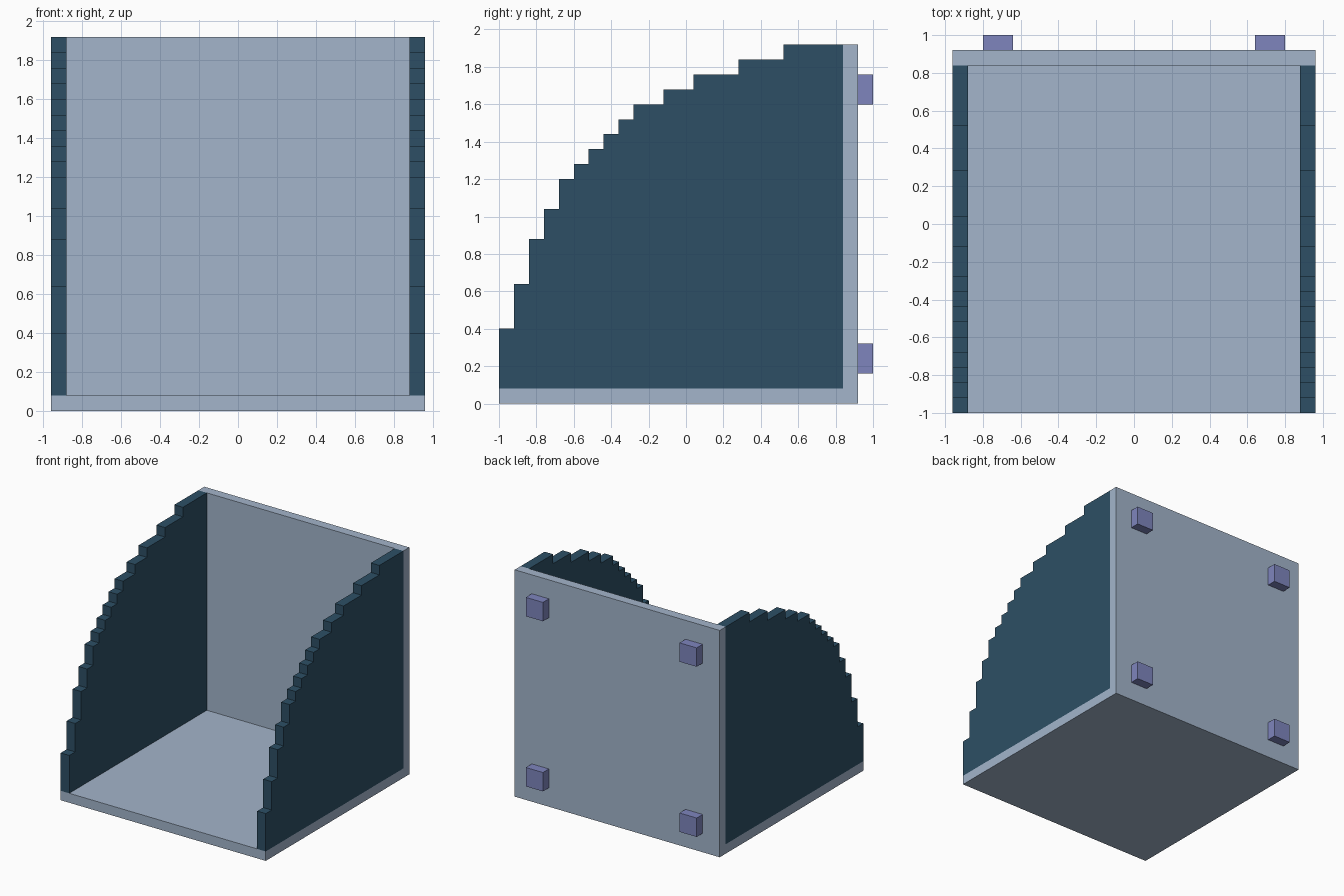
import bpy, bmesh

if "Cube" in bpy.data.objects:
    bpy.data.objects.remove(bpy.data.objects["Cube"])

U = 0.08  # grid step of the design


def material(name, rgb):
    m = bpy.data.materials.new(name)
    m.diffuse_color = (*rgb, 1)
    m.use_nodes = True
    m.node_tree.nodes["Principled BSDF"].inputs["Base Color"].default_value = m.diffuse_color
    return m


pale = material("pale blue grey", (0.366, 0.462, 0.597))
navy = material("dark slate blue", (0.026, 0.078, 0.130))
violet = material("soft violet", (0.209, 0.235, 0.509))


def extrude_profile(name, yz, x0, x1, mat):
    """Solid with a side-view (y, z) outline running from x0 to x1."""
    bm = bmesh.new()
    face = bm.faces.new([bm.verts.new((x0, y, z)) for y, z in yz])
    ext = bmesh.ops.extrude_face_region(bm, geom=[face])
    moved = [g for g in ext["geom"] if isinstance(g, bmesh.types.BMVert)]
    bmesh.ops.translate(bm, verts=moved, vec=(x1 - x0, 0, 0))
    bmesh.ops.recalc_face_normals(bm, faces=bm.faces)
    me = bpy.data.meshes.new(name)
    bm.to_mesh(me)
    bm.free()
    me.materials.append(mat)
    ob = bpy.data.objects.new(name, me)
    bpy.context.collection.objects.link(ob)
    return ob


# Floor and back wall, one L-shaped piece
extrude_profile("floor_and_back",
                [(-1, 0), (0.92, 0), (0.92, 1.92), (0.84, 1.92), (0.84, U), (-1, U)],
                -0.96, 0.96, pale)

# Stepped side walls: (y where the step starts, height)
steps = [(-1, .40), (-.92, .64), (-.84, .88), (-.76, 1.04), (-.68, 1.20),
         (-.60, 1.28), (-.52, 1.36), (-.44, 1.44), (-.36, 1.52), (-.28, 1.60),
         (-.12, 1.68), (.04, 1.76), (.28, 1.84), (.52, 1.92), (.84, U)]
outline = [(-1, U)]
for (y0, z), (y1, _) in zip(steps, steps[1:]):
    outline += [(y0, z), (y1, z)]
outline.append((0.84, U))

# Square pegs on the back
for side, s in (("left", -1), ("right", 1)):
    extrude_profile(side + "_side_wall", outline, s * 0.88, s * 0.96, navy)
    for level, z in (("lower", 0.16), ("upper", 1.60)):
        extrude_profile(f"{side}_{level}_peg",
                        [(0.92, z), (1, z), (1, z + 2 * U), (0.92, z + 2 * U)],
                        s * 0.64, s * 0.80, violet)
